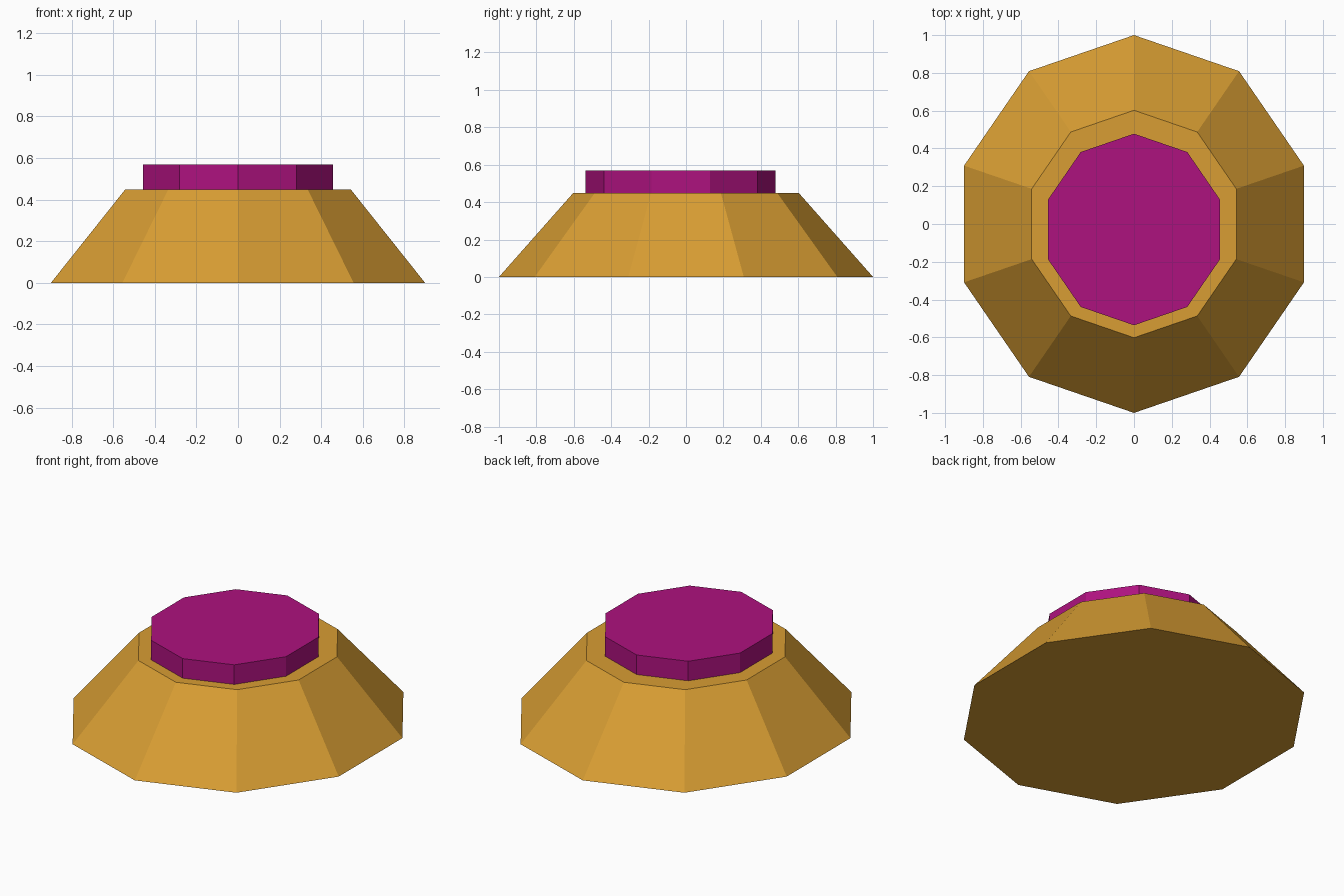
import bpy, bmesh
from math import sin, cos, pi

if "Cube" in bpy.data.objects:
    bpy.data.objects.remove(bpy.data.objects["Cube"])

SIDES = 10
ASPECT = 0.946  # x radius relative to y radius


def frustum(name, r_low, r_high, z_low, z_high, y_centre, colour):
    """Ten-sided oval frustum with a corner pointing along +y."""
    bm = bmesh.new()
    rings = []
    for r, z in ((r_low, z_low), (r_high, z_high)):
        rings.append([bm.verts.new((ASPECT * r * sin(2 * pi * i / SIDES),
                                    y_centre + r * cos(2 * pi * i / SIDES), z))
                      for i in range(SIDES)])
    low, high = rings
    for i in range(SIDES):
        j = (i + 1) % SIDES
        bm.faces.new((low[i], low[j], high[j], high[i]))
    bm.faces.new(low)
    bm.faces.new(high)
    bmesh.ops.recalc_face_normals(bm, faces=bm.faces)
    mesh = bpy.data.meshes.new(name)
    bm.to_mesh(mesh)
    bm.free()
    mat = bpy.data.materials.new(name + "_colour")
    mat.diffuse_color = colour
    mat.use_nodes = True
    mat.node_tree.nodes["Principled BSDF"].inputs["Base Color"].default_value = mat.diffuse_color
    mesh.materials.append(mat)
    obj = bpy.data.objects.new(name, mesh)
    bpy.context.collection.objects.link(obj)
    return obj


# Sloped golden base
frustum("base", 1.0, 0.602, 0.0, 0.45, 0.0, (0.69, 0.34, 0.033, 1))
# Flat magenta button, set slightly towards the front
frustum("button", 0.507, 0.507, 0.45, 0.57, -0.029, (0.42, 0.006, 0.21, 1))
